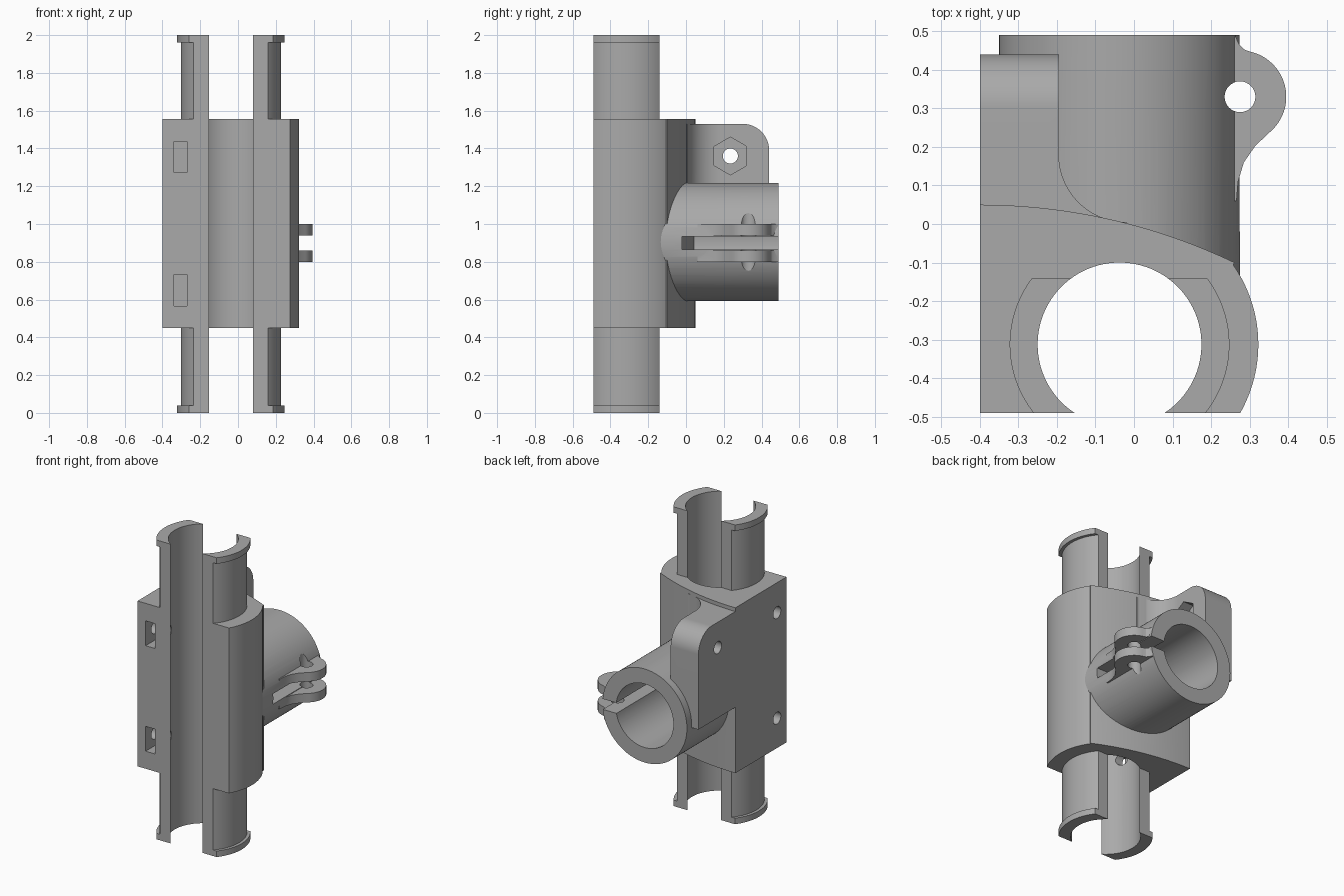
import bpy, bmesh
from math import sin, cos, radians, asin, degrees
from mathutils import Vector

cube = bpy.data.objects.get("Cube")
if cube:
    bpy.data.objects.remove(cube, do_unlink=True)

grey = bpy.data.materials.new("plain_grey")
grey.use_nodes = True
grey.diffuse_color = (0.4, 0.4, 0.4, 1)
grey.node_tree.nodes["Principled BSDF"].inputs["Base Color"].default_value = (0.4, 0.4, 0.4, 1)

FRONT, HEIGHT = -0.49, 2.0
CX, CY = -0.0375, -0.3125      # post bore centre
TZ = 0.905                     # cross tube centre height
BORE, TUBE = 0.2125, 0.3125
NUT_R, HOLE_R = 0.1, 0.04


def arc(cx, cy, r, a0, a1, n=32):
    angles = [radians(a0 + (a1 - a0) * i / n) for i in range(n + 1)]
    return [(cx + r * cos(a), cy + r * sin(a)) for a in angles]


def prism(name, profile, axis, lo, hi):
    """Extrude a flat profile along x (y,z), y (x,z) or z (x,y)."""
    place = {"x": lambda u, v, w: (w, u, v),
             "y": lambda u, v, w: (u, w, v),
             "z": lambda u, v, w: (u, v, w)}[axis]
    bm = bmesh.new()
    face = bm.faces.new([bm.verts.new(place(u, v, lo)) for u, v in profile])
    ext = bmesh.ops.extrude_face_region(bm, geom=[face])
    moved = [g for g in ext["geom"] if isinstance(g, bmesh.types.BMVert)]
    bmesh.ops.translate(bm, verts=moved, vec=Vector(place(0, 0, hi - lo)))
    bmesh.ops.recalc_face_normals(bm, faces=bm.faces)
    mesh = bpy.data.meshes.new(name)
    bm.to_mesh(mesh)
    bm.free()
    mesh.materials.append(grey)
    obj = bpy.data.objects.new(name, mesh)
    bpy.context.collection.objects.link(obj)
    return obj


def rod(name, u, v, r, axis, lo, hi, n=64, turn=0):
    return prism(name, arc(u, v, r, turn, turn + 360, n)[:-1], axis, lo, hi)


def box(name, x0, x1, y0, y1, z0, z1):
    return prism(name, [(x0, y0), (x1, y0), (x1, y1), (x0, y1)], "z", z0, z1)


def combine(target, operation, *others):
    for other in others:
        mod = target.modifiers.new("join", "BOOLEAN")
        mod.operation, mod.solver, mod.object = operation, "EXACT", other
        bpy.context.view_layer.objects.active = target
        bpy.ops.object.modifier_apply(modifier=mod.name)
        bpy.data.objects.remove(other, do_unlink=True)


def sleeve(name, r, z0, z1):
    """Round post cut flat at its front and back."""
    low = degrees(asin((FRONT - CY) / r))
    high = degrees(asin((-0.14 - CY) / r))
    sides = arc(CX, CY, r, low, high) + arc(CX, CY, r, 180 - high, 180 - low)
    return prism(name, sides, "z", z0, z1)


# Main block: flat left wall, round right wall, gently bowed back
R_OUT, R_BOW = 0.36, 1.53
bow = arc(-0.4, 0.05 - R_BOW, R_BOW, 64.4, 90)
wall = arc(CX, CY, R_OUT, degrees(asin((FRONT - CY) / R_OUT)), 35)
body = prism("pipe_clamp_body", [(-0.4, FRONT)] + wall + bow, "z", 0.45, 1.555)

# Cross tube with a pair of clamping ears
clamp = rod("cross_tube", CX, TZ, TUBE, "y", -0.15, 0.49, 96)
ear = arc(0.275, 0.33, 0.12, -50, 78) + [
    (0.285, 0.453), (0.272, 0.467), (0.262, 0.49), (0.1, 0.49),
    (0.1, 0.06), (0.266, 0.06), (0.27, 0.11), (0.285, 0.16), (0.315, 0.203)]
for z0 in (0.8, 0.94):
    combine(clamp, "UNION", prism("clamp_ear", ear, "z", z0, z0 + 0.06))

# Side bracket: filleted into the block, rounded upper back corner
plan = [(-0.4, -0.04), (-0.4, 0.44), (-0.195, 0.44)]
plan += arc(-0.02, 0.18, 0.175, 180, 270) + [(-0.02, -0.04)]
bracket = prism("side_bracket", plan, "z", 0.89, 1.6)
side = [(-0.1, 0.8), (0.44, 0.8)] + arc(0.3, 1.39, 0.14, 0, 90) + [(-0.1, 1.53)]
combine(bracket, "INTERSECT", prism("bracket_outline", side, "x", -0.5, 0.1))
combine(clamp, "UNION", bracket)

# Tube bore, slit, ear bolt hole, bracket bolt hole and nut pocket
combine(clamp, "DIFFERENCE",
        rod("tube_bore", CX, TZ, BORE, "y", -0.3, 0.6, 96),
        box("slit", 0, 0.5, -0.02, 0.6, 0.865, 0.935),
        rod("ear_hole", 0.275, 0.33, HOLE_R, "z", 0.5, 1.3, 32),
        rod("bracket_hole", 0.235, 1.36, HOLE_R, "x", -0.5, 0, 32),
        rod("bracket_nut", 0.235, 1.36, NUT_R, "x", -0.27, -0.19, 6, 90))

# Long post sleeve with end flanges
combine(body, "UNION",
        sleeve("post_sleeve", 0.265, 0.02, HEIGHT - 0.02),
        sleeve("lower_flange", 0.285, 0, 0.04),
        sleeve("upper_flange", 0.285, HEIGHT - 0.04, HEIGHT),
        clamp)

# Post bore, side bolt holes and front nut slots
combine(body, "DIFFERENCE", rod("post_bore", CX, CY, BORE, "z", -0.1, 2.1, 96))
for z in (0.65, 1.355):
    combine(body, "DIFFERENCE",
            rod("side_hole", -0.39, z, HOLE_R, "x", -0.5, -0.1, 32),
            box("nut_slot", -0.34, -0.27, -0.6, -0.3, z - 0.083, z + 0.083))

bpy.ops.object.select_all(action="DESELECT")
body.select_set(True)
bpy.context.view_layer.objects.active = body
bpy.ops.object.shade_smooth_by_angle(angle=radians(25))
